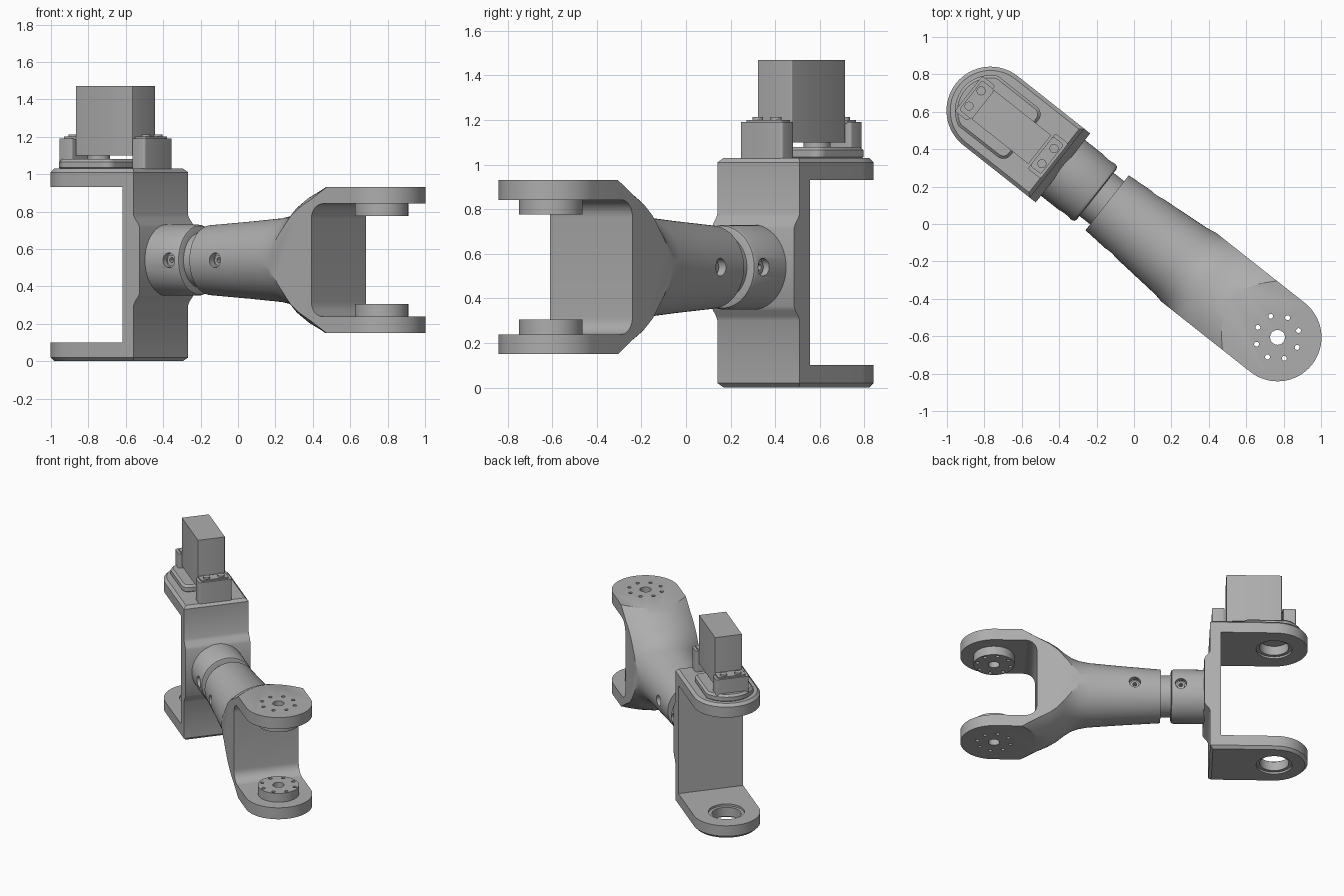
import bpy, bmesh, math
from mathutils import Matrix

if "Cube" in bpy.data.objects:
    bpy.data.objects.remove(bpy.data.objects["Cube"])

YAW = math.radians(-38.3)   # the arm is modelled along x, then turned
AXIS_Z = 0.54               # height of the arm's centre line
JOINT = 0.978               # distance of each joint axis from the middle
HALF = 0.235                # half width of the forks

grey = bpy.data.materials.new("plain grey")
grey.use_nodes = True
tone = (0.42, 0.42, 0.42, 1)
grey.diffuse_color = tone
grey.node_tree.nodes["Principled BSDF"].inputs["Base Color"].default_value = tone
parts = []


def finish(name, bm):
    bmesh.ops.recalc_face_normals(bm, faces=bm.faces)
    mesh = bpy.data.meshes.new(name)
    bm.to_mesh(mesh)
    bm.free()
    mesh.materials.append(grey)
    obj = bpy.data.objects.new(name, mesh)
    bpy.context.collection.objects.link(obj)
    parts.append(obj)
    return obj


def prism(name, pts, lo, hi, axis="z", chamfer=0):
    """Extrude an outline along z or y, with optional chamfered caps."""
    bm = bmesh.new()
    place = (lambda a, b, h: (a, b, h)) if axis == "z" else (lambda a, b, h: (a, h, b))
    rings = [[bm.verts.new(place(a, b, h)) for a, b in pts] for h in (lo, hi)]
    caps = [bm.faces.new(r) for r in rings]
    n = len(pts)
    for i in range(n):
        j = (i + 1) % n
        bm.faces.new((rings[0][i], rings[0][j], rings[1][j], rings[1][i]))
    bmesh.ops.recalc_face_normals(bm, faces=bm.faces)
    if chamfer:
        rim = list({e for f in caps for e in f.edges})
        bmesh.ops.bevel(bm, geom=rim, offset=chamfer, segments=1, affect="EDGES")
    return finish(name, bm)


def lathe(name, profile, steps=64):
    """Spin (x, radius) points about the arm's centre line."""
    bm = bmesh.new()
    vs = [bm.verts.new((x, 0, AXIS_Z + r)) for x, r in profile]
    es = [bm.edges.new(p) for p in zip(vs, vs[1:])]
    bmesh.ops.spin(bm, geom=vs + es, cent=(0, 0, AXIS_Z), axis=(1, 0, 0),
                   angle=math.tau, steps=steps)
    bmesh.ops.remove_doubles(bm, verts=bm.verts, dist=0.0002)
    return finish(name, bm)


def rod(name, x, y, z, r, depth, axis="z"):
    bm = bmesh.new()
    turn = Matrix.Rotation(math.pi / 2, 4, "X") if axis == "y" else Matrix()
    bmesh.ops.create_cone(bm, cap_ends=True, segments=48 if r > 0.05 else 20,
                          radius1=r, radius2=r, depth=depth,
                          matrix=Matrix.Translation((x, y, z)) @ turn)
    return finish(name, bm)


def combine(obj, other, op):
    """Apply a boolean and throw the tool away."""
    mod = obj.modifiers.new("cut", "BOOLEAN")
    mod.object, mod.operation, mod.solver = other, op, "EXACT"
    bpy.context.view_layer.update()
    done = obj.evaluated_get(bpy.context.evaluated_depsgraph_get())
    mesh = bpy.data.meshes.new_from_object(done)
    obj.modifiers.clear()
    obj.data = mesh
    parts.remove(other)
    bpy.data.objects.remove(other)


def arc(cx, cy, r, a0, a1, n):
    return [(cx + r * math.cos(math.radians(a0 + (a1 - a0) * i / n)),
             cy + r * math.sin(math.radians(a0 + (a1 - a0) * i / n)))
            for i in range(n + 1)]


def box(x0, x1, half, r=0.012):
    """Rectangle outline with rounded corners."""
    return (arc(x1 - r, half - r, r, 0, 90, 4) + arc(x0 + r, half - r, r, 90, 180, 4)
            + arc(x0 + r, r - half, r, 180, 270, 4) + arc(x1 - r, r - half, r, 270, 360, 4))


# Rear fork: C-shaped side profile trimmed to a round-ended outline
back, wall, outer, swell = -1.3, -0.6, -0.525, -0.484
side = [(back, 0), (outer - 0.02, 0), (outer, 0.02), (outer, 0.30), (outer + 0.01, 0.32),
        (swell - 0.01, 0.345), (swell, 0.365), (swell, 0.715), (swell - 0.01, 0.735),
        (outer + 0.01, 0.76), (outer, 0.78), (outer, 1.01), (outer - 0.02, 1.03),
        (back, 1.03), (back, 0.93), (wall, 0.93), (wall, 0.10), (back, 0.10)]
rear_fork = prism("rear_fork", side, -0.4, 0.4, "y")
outline = [(-0.3, -HALF), (-0.3, HALF)] + arc(-JOINT, 0, HALF, 90, 270, 32)
combine(rear_fork, prism("trim", outline, 0, 1.03, chamfer=0.02), "INTERSECT")
for z in (0.03, 0.96):
    combine(rear_fork, rod("hole", -JOINT, 0, z, 0.125, 0.16), "DIFFERENCE")

# Bearing rings set into both rear fork plates
for label, z in (("lower", 0.05), ("upper", 0.98)):
    ring = rod(label + "_bearing_ring", -JOINT, 0, z, 0.126, 0.07)
    combine(ring, rod("hole", -JOINT, 0, z, 0.102, 0.2), "DIFFERENCE")

# Round socket on the rear fork and the shaft joining both halves
socket = lathe("socket", [(-0.51, 0), (-0.51, 0.19), (-0.275, 0.19), (-0.26, 0.184),
                          (-0.255, 0.17), (-0.255, 0)])
lathe("shaft", [(-0.3, 0), (-0.3, 0.147), (-0.14, 0.147), (-0.14, 0)])

# Front fork: flaring sleeve trimmed to a round-ended outline, then slotted
flare = [(-0.183, 0), (-0.183, 0.187), (0.1, 0.207), (0.32, 0.225), (0.39, 0.238),
         (0.44, 0.257), (0.49, 0.29), (0.54, 0.33), (0.6, 0.365), (0.68, 0.4),
         (0.79, 0.456), (0.9, 0.56), (1.3, 0.6), (1.3, 0)]
front_fork = lathe("front_fork", flare, 96)
outline = [(-0.4, HALF), (-0.4, -HALF)] + arc(JOINT, 0, HALF, -90, 90, 32)
combine(front_fork, prism("trim", outline, AXIS_Z - 0.39, AXIS_Z + 0.39), "INTERSECT")
slot = ([(1.5, AXIS_Z - 0.302), (1.5, AXIS_Z + 0.302)]
        + arc(0.765, AXIS_Z + 0.222, 0.08, 90, 180, 8)
        + arc(0.765, AXIS_Z - 0.222, 0.08, 180, 270, 8))
combine(front_fork, prism("slot", slot, -0.5, 0.5, "y"), "DIFFERENCE")

# Hubs inside the front fork, drilled through together with the plates
hubs = [rod(label + "_hub", JOINT, 0, AXIS_Z + s * 0.27, 0.143, 0.07)
        for label, s in (("upper", 1), ("lower", -1))]
for target in [front_fork] + hubs:
    combine(target, rod("hole", JOINT, 0, AXIS_Z, 0.04, 2), "DIFFERENCE")
    for i in range(8):
        a = math.tau * (i + 0.25) / 8
        combine(target, rod("hole", JOINT + 0.118 * math.cos(a), 0.118 * math.sin(a),
                            AXIS_Z, 0.013, 2), "DIFFERENCE")

# Sunken cross screws on both sides of socket and sleeve
for target, x in ((socket, -0.322), (front_fork, 0.0)):
    for s in (-1, 1):
        combine(target, rod("hole", x, s * 0.2, AXIS_Z, 0.04, 0.09, "y"), "DIFFERENCE")
        combine(target, rod("hole", x, s * 0.15, AXIS_Z, 0.015, 0.06, "y"), "DIFFERENCE")
        screw = rod("cross_screw", x, s * 0.15, AXIS_Z, 0.029, 0.03, "y")
        combine(screw, rod("hole", x, s * 0.16, AXIS_Z, 0.014, 0.05, "y"), "DIFFERENCE")

# Motor pad, spindle, body and its two mounts
pad = arc(-0.795, 0.12, 0.05, 0, 90, 6) + arc(-JOINT, 0, 0.19, 116, 244, 24) \
    + arc(-0.795, -0.12, 0.05, 270, 360, 6)
prism("motor_pad", pad, 1.02, 1.08, chamfer=0.015)
rod("motor_spindle", -JOINT + 0.03, 0, 1.095, 0.06, 0.04)
prism("motor_body", box(-1.03, -0.642, 0.098, 0.004), 1.1, 1.47)
for label, x, s, base in (("rear", -1.083, -1, 1.06), ("front", -0.586, 1, 1.02)):
    prism(label + "_motor_mount", box(x - 0.044, x + 0.044, 0.12), base, 1.19)
    ear = box(x - 0.044, x + 0.03, 0.1) if s > 0 else box(x - 0.03, x + 0.053, 0.1)
    prism(label + "_motor_ear", ear, 1.185, 1.2)
    for y in (-0.052, 0.052):
        rod(label + "_mount_screw", x, y, 1.2, 0.024, 0.025)

# Turn everything into place and smooth the rounded faces
bpy.ops.object.select_all(action="DESELECT")
for obj in parts:
    obj.rotation_euler.z = YAW
    obj.select_set(True)
bpy.context.view_layer.objects.active = front_fork
bpy.ops.object.shade_smooth_by_angle(angle=math.radians(28))
